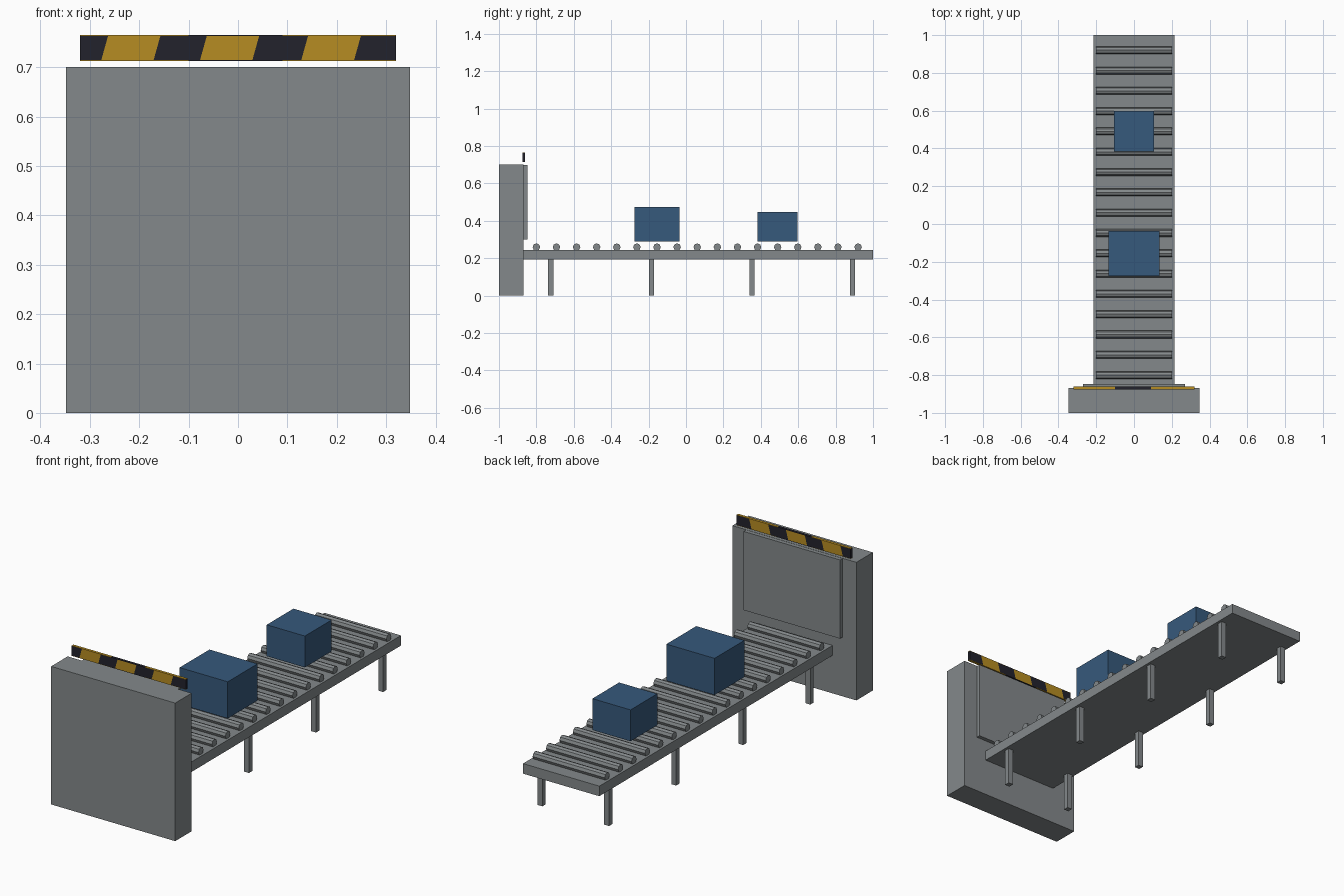
import bpy, bmesh, math

if "Cube" in bpy.data.objects:
    bpy.data.objects.remove(bpy.data.objects["Cube"])


def material(name, rgb):
    m = bpy.data.materials.new(name)
    m.diffuse_color = (*rgb, 1)
    m.use_nodes = True
    m.node_tree.nodes["Principled BSDF"].inputs["Base Color"].default_value = m.diffuse_color
    return m


GREY = material("steel grey", (0.23, 0.25, 0.258))
BLUE = material("crate blue", (0.037, 0.1, 0.2))
YELLOW = material("hazard yellow", (0.47, 0.265, 0.016))
BLACK = material("hazard black", (0.016, 0.016, 0.025))


def add_object(name, bm, *mats):
    bmesh.ops.recalc_face_normals(bm, faces=bm.faces)
    mesh = bpy.data.meshes.new(name)
    bm.to_mesh(mesh)
    bm.free()
    for m in mats:
        mesh.materials.append(m)
    obj = bpy.data.objects.new(name, mesh)
    bpy.context.collection.objects.link(obj)
    return obj


def box_bmesh(lo, hi):
    bm = bmesh.new()
    bmesh.ops.create_cube(bm, size=1)
    for v in bm.verts:
        v.co = [(a + b) / 2 + c * (b - a) for a, b, c in zip(lo, hi, v.co)]
    return bm


def box(name, lo, hi, mat):
    return add_object(name, box_bmesh(lo, hi), mat)


# End wall with raised panel facing the conveyor
box("end_wall", (-0.348, -1, 0), (0.348, -0.868, 0.7), GREY)
box("wall_panel", (-0.27, -0.868, 0.3), (0.27, -0.848, 0.699), GREY)

# Conveyor deck
box("deck", (-0.214, -0.868, 0.192), (0.214, 1, 0.243), GREY)

# Rollers
for i in range(17):
    bm = bmesh.new()
    bmesh.ops.create_cone(bm, cap_ends=True, segments=8, radius1=0.02,
                          radius2=0.02, depth=0.404)
    for v in bm.verts:
        x, y, z = v.co
        v.co = (z, x, y)
    roller = add_object(f"roller_{i + 1}", bm, GREY)
    roller.location = (0, -0.8 + i * 0.1075, 0.259)

# Legs in pairs
for i in range(4):
    y = -0.723 + i * 0.5375
    for side, x in (("left", -0.187), ("right", 0.187)):
        box(f"{side}_leg_{i + 1}", (x - 0.0135, y - 0.0135, 0),
            (x + 0.0135, y + 0.0135, 0.192), GREY)

# Crates on the rollers
box("large_crate", (-0.135, -0.275, 0.288), (0.135, -0.036, 0.474), BLUE)
box("small_crate", (-0.107, 0.383, 0.288), (0.107, 0.597, 0.447), BLUE)


# Hazard bar: slanted cuts split it into alternating bands
def striped_bar(name, lo, hi, cuts, slant, mats):
    bm = box_bmesh(lo, hi)
    zc = (lo[2] + hi[2]) / 2
    normal = (1, 0, -slant)
    for c in cuts:
        bmesh.ops.bisect_plane(bm, geom=bm.verts[:] + bm.edges[:] + bm.faces[:],
                               plane_co=(c, 0, zc), plane_no=normal)
    for f in bm.faces:
        p = f.calc_center_median()
        x = p.x - slant * (p.z - zc)
        f.material_index = sum(x > c for c in cuts) % 2
    add_object(name, bm, *mats)


striped_bar("hazard_bar", (-0.32, -0.875, 0.715), (0.32, -0.861, 0.763),
            (-0.27, -0.164, -0.07, 0.036, 0.135, 0.242), 0.28, (BLACK, YELLOW))
# Wide-banded caps on the top and bottom of the bar
for name, z in (("hazard_bar_top", 0.763), ("hazard_bar_bottom", 0.713)):
    striped_bar(name, (-0.32, -0.875, z), (0.32, -0.861, z + 0.002),
                (-0.1, 0.09), 0, (YELLOW, BLACK))
